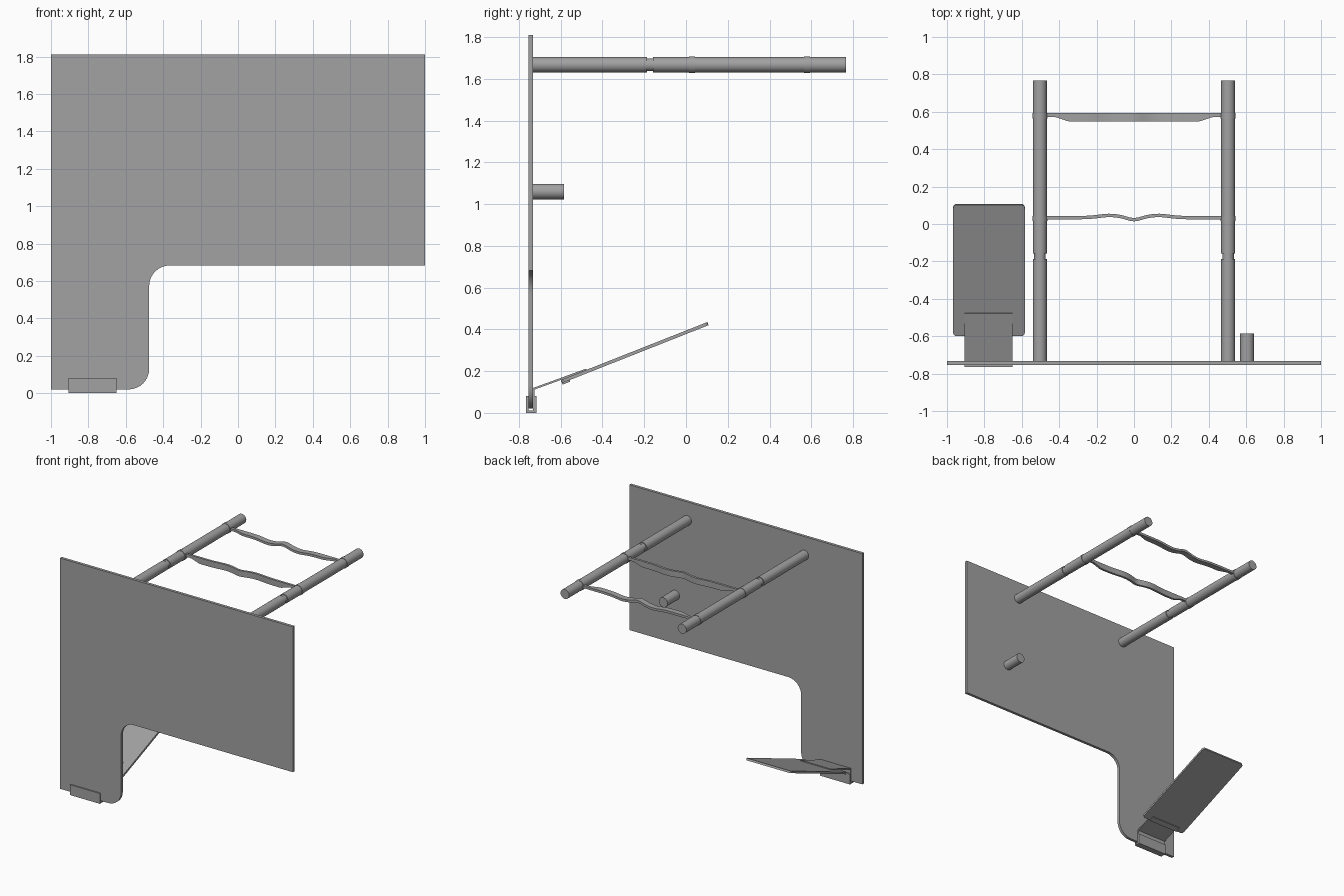
import bpy, bmesh, math
from mathutils import Vector, Matrix

cube = bpy.data.objects.get("Cube")
if cube:
    bpy.data.objects.remove(cube, do_unlink=True)

grey = bpy.data.materials.new("mid_grey")
grey.use_nodes = True
grey.diffuse_color = (0.36, 0.36, 0.36, 1)
grey.node_tree.nodes["Principled BSDF"].inputs["Base Color"].default_value = (0.36, 0.36, 0.36, 1)


def finish(name, bm, smooth=False):
    bmesh.ops.recalc_face_normals(bm, faces=bm.faces)
    mesh = bpy.data.meshes.new(name)
    bm.to_mesh(mesh)
    bm.free()
    mesh.materials.append(grey)
    obj = bpy.data.objects.new(name, mesh)
    bpy.context.collection.objects.link(obj)
    if smooth:
        bpy.ops.object.select_all(action='DESELECT')
        obj.select_set(True)
        bpy.context.view_layer.objects.active = obj
        bpy.ops.object.shade_smooth_by_angle(angle=math.radians(35))
    return obj


def rounded(corners, steps=8):
    """Outline from (u, v, radius) corners, with filleted corners."""
    out = []
    for i, (u, v, r) in enumerate(corners):
        p = Vector((u, v))
        if r == 0:
            out.append(p)
            continue
        a = (Vector(corners[i - 1][:2]) - p).normalized()
        b = (Vector(corners[(i + 1) % len(corners)][:2]) - p).normalized()
        centre = p + (a + b) * r
        for k in range(steps + 1):
            t = k / steps * math.pi / 2
            out.append(centre - b * r * math.cos(t) - a * r * math.sin(t))
    return out


def extrude(name, points, vec, smooth=False):
    bm = bmesh.new()
    face = bm.faces.new([bm.verts.new(p) for p in points])
    new = bmesh.ops.extrude_face_region(bm, geom=[face])["geom"]
    bmesh.ops.translate(bm, vec=vec, verts=[v for v in new if isinstance(v, bmesh.types.BMVert)])
    return finish(name, bm, smooth)


def rod(name, x, z, profile, segs=32):
    """Solid turned along y from (y, radius) pairs."""
    bm = bmesh.new()
    rings = []
    for y, r in profile:
        angles = [2 * math.pi * k / segs for k in range(segs)]
        rings.append([bm.verts.new((x + r * math.cos(a), y, z + r * math.sin(a))) for a in angles])
    for a, b in zip(rings, rings[1:]):
        for k in range(segs):
            j = (k + 1) % segs
            bm.faces.new((a[k], a[j], b[j], b[k]))
    bm.faces.new(rings[0])
    bm.faces.new(rings[-1])
    return finish(name, bm, True)


BACK = -0.733   # rear face of the panel

# Main panel with a narrow leg on the right
outline = rounded([(-1, 0.02, 0), (-0.475, 0.02, 0.11), (-0.475, 0.683, 0.11),
                   (1, 0.683, 0), (1, 1.81, 0), (-1, 1.81, 0)])
extrude("panel", [(u, -0.755, v) for u, v in outline], (0, 0.022, 0), True)

# Two long rails with a neck and two collars, plus a short peg
R, N, C = 0.037, 0.031, 0.040
rail = [(BACK, R), (-0.187, R), (-0.187, N), (-0.158, N), (-0.158, R), (0.015, R),
        (0.015, C), (0.042, C), (0.042, R), (0.565, R), (0.565, C), (0.593, C),
        (0.593, R), (0.767, R)]
for side, x in (("left", 0.503), ("right", -0.503)):
    rod(side + "_rail", x, 1.667, rail)
rod("peg", 0.605, 1.06, [(BACK, R), (-0.585, R)])


# Wavy cross bars: same ribbon, the rear one turned a quarter about x
def wavy_bar(name, place):
    bm = bmesh.new()
    rings = []
    n = 48
    for i in range(n + 1):
        x = -0.475 + 0.95 * i / n
        d = abs(x)
        wave = 0.012 * math.exp(-((d - 0.13) / 0.08) ** 2) - 0.012 * math.exp(-(d / 0.05) ** 2)
        taper = min(1, max(0, (0.42 - d) / 0.07))
        low = -0.002 - 0.024 * taper
        rings.append([bm.verts.new(place(x, wave + a, b)) for a, b in
                      ((-0.009, low), (0.009, low), (0.009, 0.02), (-0.009, 0.02))])
    for a, b in zip(rings, rings[1:]):
        for k in range(4):
            j = (k + 1) % 4
            bm.faces.new((a[k], a[j], b[j], b[k]))
    bm.faces.new(rings[0])
    bm.faces.new(rings[-1])
    finish(name, bm, True)


wavy_bar("front_cross_bar", lambda x, a, b: (x, 0.034 + a, 1.667 + b))
wavy_bar("rear_cross_bar", lambda x, a, b: (x, 0.574 + b, 1.667 - a))

# Folded clip around the panel foot, with a sloping tongue
clip = [(-0.765, 0), (-0.717, 0), (-0.717, 0.08), (-0.725, 0.08), (-0.725, 0.112),
        (-0.475, 0.203), (-0.478, 0.212), (-0.733, 0.119), (-0.733, 0.012),
        (-0.755, 0.012), (-0.755, 0.08), (-0.765, 0.08)]
extrude("foot_clip", [(-0.905, y, z) for y, z in clip], (0.255, 0, 0))

# Tilted pedal plate with rounded corners, and the lip under its lower edge
tilt = Matrix.Translation((0, -0.597, 0.150)) @ Matrix.Rotation(math.atan(0.395), 4, 'X')
plate = rounded([(-0.967, 0, 0.02), (-0.584, 0, 0.02), (-0.584, 0.755, 0.02), (-0.967, 0.755, 0.02)], 4)
up = tilt.to_3x3() @ Vector((0, 0, 0.016))
extrude("pedal_plate", [tilt @ Vector((u, v, -0.008)) for u, v in plate], up)
lip = [(-0.905, 0), (-0.65, 0), (-0.65, 0.04), (-0.905, 0.04)]
extrude("pedal_lip", [tilt @ Vector((u, v, -0.016)) for u, v in lip], up * 0.5)
